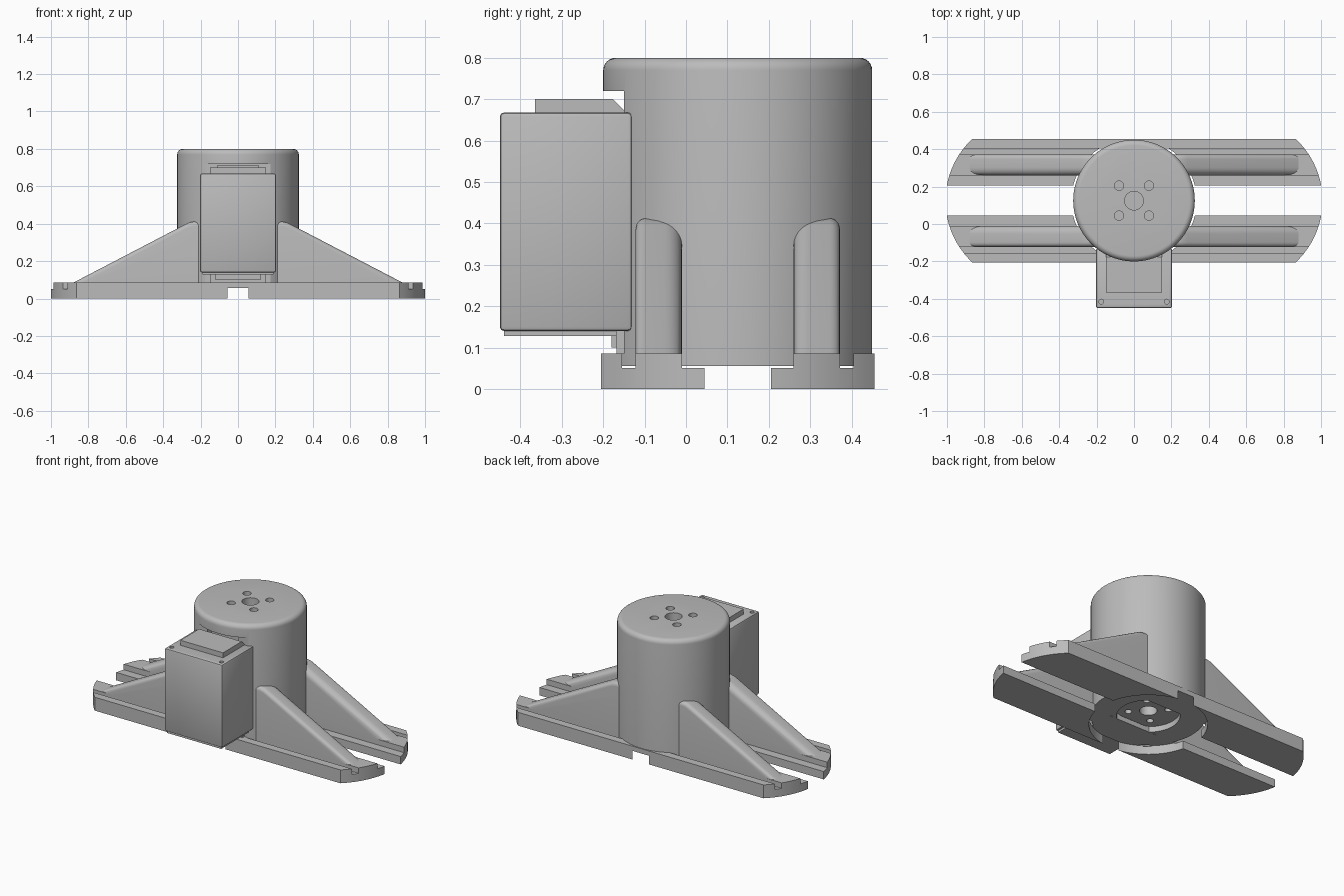
import bpy, bmesh, math
from mathutils import Matrix

if "Cube" in bpy.data.objects:
    bpy.data.objects.remove(bpy.data.objects["Cube"], do_unlink=True)

CY = 0.125      # y of the housing axis
R = 0.325       # housing radius

grey = bpy.data.materials.new("plain grey")
grey.use_nodes = True
grey.diffuse_color = (0.5, 0.5, 0.5, 1)
grey.node_tree.nodes["Principled BSDF"].inputs["Base Color"].default_value = (0.5, 0.5, 0.5, 1)


def finish(name, bm):
    bmesh.ops.recalc_face_normals(bm, faces=bm.faces)
    mesh = bpy.data.meshes.new(name)
    bm.to_mesh(mesh)
    bm.free()
    mesh.materials.append(grey)
    ob = bpy.data.objects.new(name, mesh)
    bpy.context.collection.objects.link(ob)
    return ob


def loft(name, rings):
    """Skin a list of equal-length closed rings and cap both ends."""
    bm = bmesh.new()
    loops = [[bm.verts.new(p) for p in ring] for ring in rings]
    n = len(loops[0])
    for a, b in zip(loops, loops[1:]):
        for i in range(n):
            j = (i + 1) % n
            bm.faces.new((a[i], a[j], b[j], b[i]))
    bm.faces.new(loops[0])
    bm.faces.new(loops[-1])
    return finish(name, bm)


def box(name, x, y, z, bevel=0):
    """Box from (low, high) ranges."""
    bm = bmesh.new()
    bmesh.ops.create_cube(bm, size=1)
    for v in bm.verts:
        v.co = [lo + (c + 0.5) * (hi - lo) for c, (lo, hi) in zip(v.co, (x, y, z))]
    if bevel:
        bmesh.ops.bevel(bm, geom=bm.edges[:], offset=bevel, segments=2,
                        profile=0.5, affect='EDGES')
    return finish(name, bm)


def cylinder(name, x, y, r, z0, z1, seg=32, round_top=0):
    bm = bmesh.new()
    bmesh.ops.create_cone(bm, cap_ends=True, segments=seg, radius1=r, radius2=r,
                          depth=z1 - z0,
                          matrix=Matrix.Translation((x, y, (z0 + z1) / 2)))
    if round_top:
        rim = [e for e in bm.edges if all(v.co.z > z1 - 0.001 for v in e.verts)]
        bmesh.ops.bevel(bm, geom=rim, offset=round_top, segments=6,
                        profile=0.5, affect='EDGES')
    return finish(name, bm)


def cut(ob, cutters):
    bpy.context.view_layer.objects.active = ob
    for c in cutters:
        c.hide_render = True
        m = ob.modifiers.new("cut", 'BOOLEAN')
        m.operation, m.solver, m.object = 'DIFFERENCE', 'EXACT', c
        bpy.ops.object.modifier_apply(modifier=m.name)
        bpy.data.objects.remove(c, do_unlink=True)


def smooth(ob):
    bpy.ops.object.select_all(action='DESELECT')
    ob.select_set(True)
    bpy.context.view_layer.objects.active = ob
    bpy.ops.object.shade_smooth_by_angle(angle=math.radians(30))


def yr(s, a, b):
    """y range for distances a..b from the axis, on side s."""
    return tuple(sorted((CY + s * a, CY + s * b)))


# Round housing with the front recess, bolt holes and bottom socket
housing = cylinder("housing", 0, CY, R, 0.055, 0.8, 96, 0.03)
cutters = [box("recess", (-0.19, 0.19), (-0.4, -0.15), (0.085, 0.72)),
           box("slot", (-0.11, 0.11), (-0.3, -0.11), (0.66, 0.71)),
           cylinder("shaft_hole", 0, CY, 0.05, 0.7, 0.9),
           cylinder("socket", 0, CY, 0.18, 0, 0.09, 64),
           cylinder("socket_hole", 0, CY, 0.05, 0, 0.16)]
for sx in (-1, 1):
    cutters.append(cylinder("mount_hole", sx * 0.16, CY - 0.16, 0.03, 0, 0.13))
    for sy in (-1, 1):
        x, y = sx * 0.08, CY + sy * 0.08
        cutters.append(cylinder("bolt_hole", x, y, 0.025, 0.72, 0.9, 24))
        cutters.append(cylinder("lower_bolt_hole", x, y, 0.02, 0, 0.13, 24))
cut(housing, cutters)
smooth(housing)

# Foot rails with arc ends, and the sloping ribs on top of them
for s, side in ((-1, "front"), (1, "back")):
    ds = [0.08 + 0.25 * i / 12 for i in range(13)]
    arc = [(0.557 + math.sqrt(0.451 ** 2 - d * d), CY + s * d) for d in ds]
    outline = arc + [(-x, y) for x, y in reversed(arc)]
    rail = loft(side + "_rail", [[(x, y, z) for x, y in outline] for z in (0, 0.085)])
    cut(rail, [box("groove", (-2, 2), yr(s, 0.247, 0.28), (0.05, 0.2)),
               box("step", (-2, 2), yr(s, 0, 0.135), (0.05, 0.2)),
               cylinder("pocket", 0, CY, 0.335, -0.1, 0.055, 96)])
    smooth(rail)

    inner, outer = 0.135, 0.247
    for sx, hand in ((-1, "right"), (1, "left")):
        rings = []
        for edge, r, way in ((inner, 0.042, 1), (outer, 0.025, -1)):
            part = []
            for i in range(7):
                a = math.pi / 2 * i / 6
                d = edge + way * r * (1 - math.cos(a))
                t = r * (1 - math.sin(a))
                tip = 0.89 - t / 0.525
                prof = [(0.1, 0.06), (0.1, 0.412 - t), (0.235, 0.412 - t),
                        (0.262, 0.406 - t), (0.285, 0.395 - t),
                        (tip, 0.08), (tip, 0.06)]
                part.append([(sx * x, CY + s * d, z) for x, z in prof])
            rings += part if way == 1 else part[::-1]
        smooth(loft(side + "_" + hand + "_rib", rings))

# Motor box with its base plate, top cap and mounting foot
motor = box("motor_box", (-0.203, 0.203), (-0.45, -0.13), (0.14, 0.668), 0.01)
cut(motor, [cylinder("screw", sx * 0.175, -0.415, 0.013, 0.65, 0.7, 16) for sx in (-1, 1)])
smooth(motor)
box("motor_base_plate", (-0.19, 0.19), (-0.44, -0.168), (0.128, 0.15))
cap = [(-0.365, 0.66), (-0.365, 0.7), (-0.177, 0.7), (-0.15, 0.673), (-0.15, 0.66)]
loft("motor_cap", [[(x, y, z) for y, z in cap] for x in (-0.15, 0.15)])
box("motor_foot", (-0.15, 0.15), (-0.168, -0.12), (0.075, 0.145))
box("motor_foot_pad", (-0.12, 0.12), (-0.18, -0.12), (0.1, 0.13))
